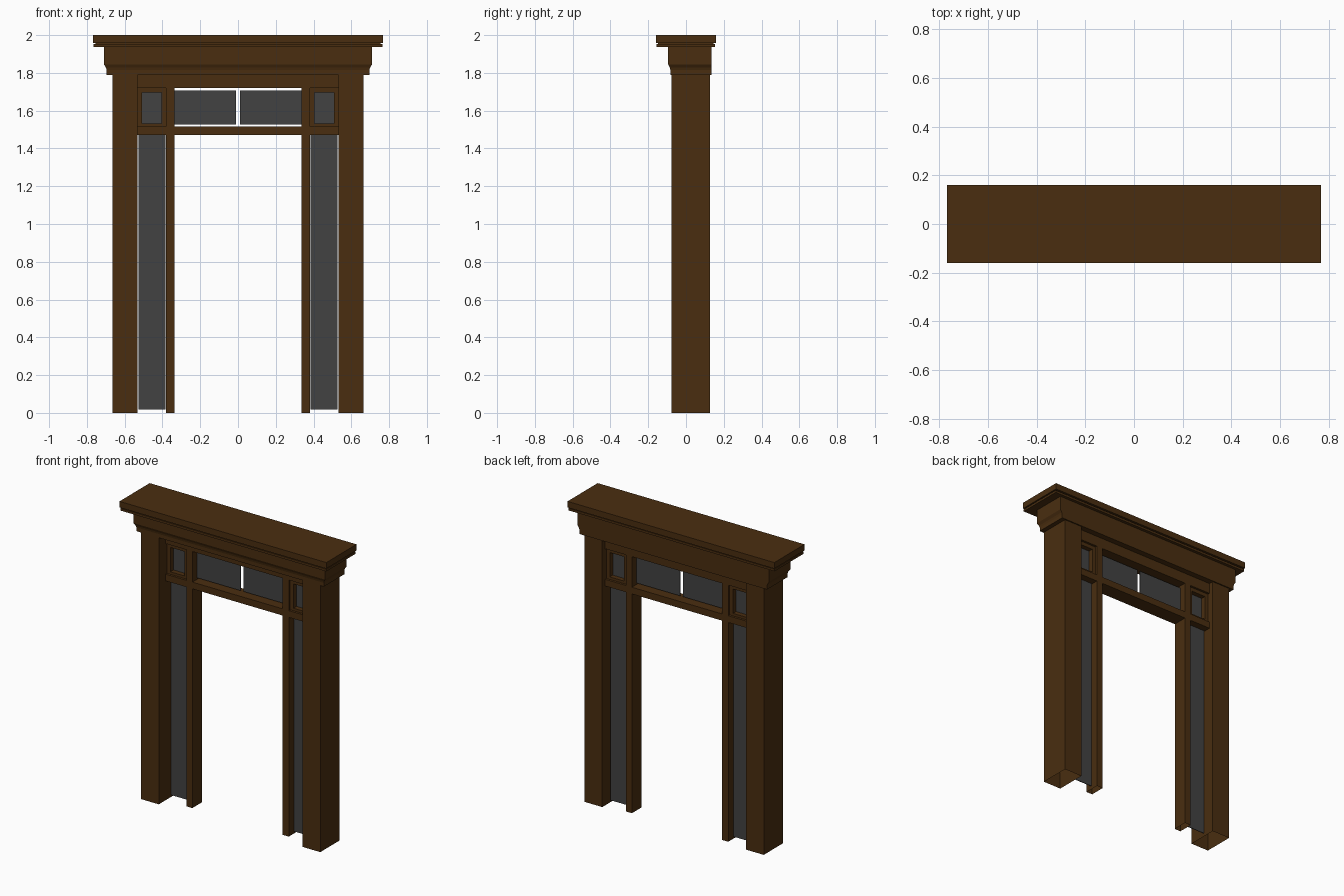
import bpy, bmesh

if "Cube" in bpy.data.objects:
    bpy.data.objects.remove(bpy.data.objects["Cube"])


def material(name, rgb):
    m = bpy.data.materials.new(name)
    m.diffuse_color = (*rgb, 1)
    m.use_nodes = True
    m.node_tree.nodes["Principled BSDF"].inputs["Base Color"].default_value = m.diffuse_color
    return m


WOOD = material("dark brown wood", (0.068, 0.027, 0.005))
GLASS = material("dark grey glass", (0.055, 0.055, 0.055))


def finish(name, bm, mat):
    bmesh.ops.recalc_face_normals(bm, faces=bm.faces)
    me = bpy.data.meshes.new(name)
    bm.to_mesh(me)
    bm.free()
    me.materials.append(mat)
    ob = bpy.data.objects.new(name, me)
    bpy.context.collection.objects.link(ob)
    return ob


def stack(name, rings, mat, bottom=True):
    """Loft of rectangles: each ring is (x0, x1, y0, y1, z)."""
    bm = bmesh.new()
    loops = [[bm.verts.new(p) for p in ((x0, y0, z), (x1, y0, z), (x1, y1, z), (x0, y1, z))]
             for x0, x1, y0, y1, z in rings]
    for a, b in zip(loops, loops[1:]):
        for i in range(4):
            j = (i + 1) % 4
            bm.faces.new((a[i], a[j], b[j], b[i]))
    cap = bm.faces.new(loops[0])
    bm.faces.new(loops[-1])
    bmesh.ops.recalc_face_normals(bm, faces=bm.faces)
    if not bottom:
        bmesh.ops.delete(bm, geom=[cap], context='FACES_ONLY')
    return finish(name, bm, mat)


def box(name, x, y, z, mat=WOOD, bottom=True):
    return stack(name, [(*x, *y, z[0]), (*x, *y, z[1])], mat, bottom)


def pair(name, x, y, z, mat=WOOD, bottom=True):
    box(name + "_right", x, y, z, mat, bottom)
    box(name + "_left", (-x[1], -x[0]), y, z, mat, bottom)


FRAME_Y = (-0.005, 0.095)
INSET_Y = (0.01, 0.08)
GLASS_Y = (0.043, 0.048)

# Hollow outer posts and slim inner jambs, open underneath
pair("outer_post", (0.533, 0.665), (-0.078, 0.126), (0, 1.79), bottom=False)
pair("inner_jamb", (0.335, 0.38), FRAME_Y, (0, 1.72), bottom=False)

# Header and transom rails
box("header", (-0.533, 0.533), FRAME_Y, (1.72, 1.79))
box("transom_rail", (-0.335, 0.335), FRAME_Y, (1.47, 1.515))
pair("side_rail", (0.38, 0.533), FRAME_Y, (1.47, 1.515))

# Small square window frames above the sidelights
pair("window_stile_inner", (0.38, 0.405), INSET_Y, (1.515, 1.72))
pair("window_stile_outer", (0.509, 0.533), INSET_Y, (1.515, 1.72))
pair("window_sill", (0.405, 0.509), INSET_Y, (1.515, 1.532))
pair("window_head", (0.405, 0.509), INSET_Y, (1.695, 1.72))

# Glass panes
pair("sidelight_glass", (0.385, 0.527), GLASS_Y, (0.018, 1.47), GLASS)
pair("transom_glass", (0.01, 0.335), GLASS_Y, (1.526, 1.706), GLASS)
pair("small_window_glass", (0.405, 0.509), GLASS_Y, (1.532, 1.695), GLASS)

# Moulded crown with a flat back
profile = [(0.695, -0.083, 1.79), (0.695, -0.083, 1.815), (0.699, -0.086, 1.828),
           (0.710, -0.094, 1.845), (0.710, -0.094, 1.94)]
stack("crown", [(-x, x, y, 0.134, z) for x, y, z in profile], WOOD)

# Stepped cap
box("cap_lower_strip", (-0.764, 0.764), (-0.156, 0.154), (1.938, 1.953))
box("cap_groove", (-0.755, 0.755), (-0.148, 0.146), (1.953, 1.961))
box("cap_slab", (-0.767, 0.767), (-0.16, 0.16), (1.959, 2.0))
